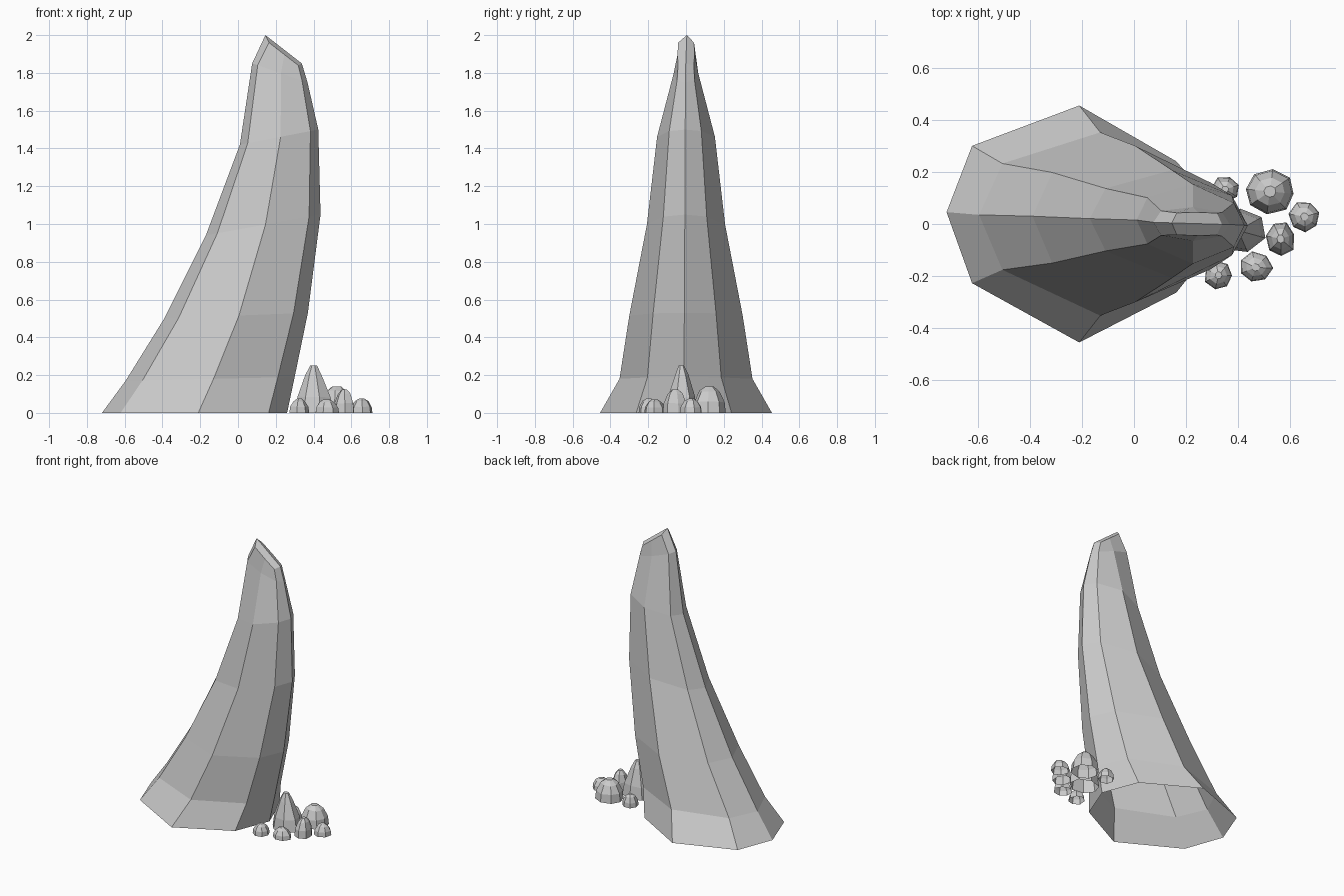
import bpy, bmesh, math, random
from mathutils import Vector

cube = bpy.data.objects.get("Cube")
if cube:
    bpy.data.objects.remove(cube, do_unlink=True)

random.seed(4)

stone = bpy.data.materials.new("grey_stone")
stone.use_nodes = True
stone.diffuse_color = (0.6, 0.6, 0.6, 1)
bsdf = stone.node_tree.nodes["Principled BSDF"]
bsdf.inputs["Base Color"].default_value = (0.6, 0.6, 0.6, 1)
bsdf.inputs["Roughness"].default_value = 0.9


def finish(name, bm):
    """Turn a bmesh into a flat shaded stone object."""
    mesh = bpy.data.meshes.new(name)
    bm.to_mesh(mesh)
    bm.free()
    mesh.materials.append(stone)
    obj = bpy.data.objects.new(name, mesh)
    bpy.context.collection.objects.link(obj)
    return obj


def loft(rings):
    """Skin a stack of rings, open at the foot."""
    bm = bmesh.new()
    loops = [[bm.verts.new(p) for p in ring] for ring in rings]
    for low, high in zip(loops, loops[1:]):
        n = len(low)
        for i in range(n):
            j = (i + 1) % n
            bm.faces.new((low[i], low[j], high[j], high[i]))
    return bm, loops[-1]


# Eight-sided section: fraction along x, fraction across y
ALONG = (0, 0.1, 0.52, 0.9, 1, 0.9, 0.52, 0.1)
ACROSS = (0.1, -0.5, -1, -0.58, -0.03, 0.53, 1, 0.66)


def section(x0, z0, x1, z1, half, box, drop):
    ring = []
    for u, v in zip(ALONG, ACROSS):
        side = abs(v) > 0.2
        if side:
            v += (math.copysign(1, v) - v) * box
        z = z0 + (z1 - z0) * u - (drop if side else 0)
        ring.append(Vector((x0 + (x1 - x0) * u, v * half, z)))
    return ring


# Leaning spire: left x and z, right x and z, half width, boxiness, edge drop
levels = [
    (-0.72, 0, 0.26, 0, 0.455, 0, 0),
    (-0.595, 0.17, 0.30, 0.19, 0.352, 0, 0),
    (-0.39, 0.50, 0.37, 0.53, 0.30, 0, 0),
    (-0.17, 0.94, 0.437, 1.05, 0.207, 0, 0),
    (0.01, 1.42, 0.425, 1.50, 0.153, 0, 0),
    (0.075, 1.85, 0.368, 1.75, 0.065, 0.35, 0),
    (0.145, 2.0, 0.338, 1.85, 0.045, 0.85, 0.025),
]
bm, top = loft([section(*level) for level in levels])
# Ridged cap
bm.faces.new(top[0:5])
bm.faces.new(top[4:] + top[:1])
finish("leaning_spire", bm)


# Faceted rocks at the foot of the spire
def rock(name, x, y, rx, ry, height, profile, sides=7):
    turn = random.uniform(0, math.tau)
    wobble = [random.uniform(0.92, 1.06) for _ in range(sides)]
    rings = []
    for radius, level in profile:
        ring = []
        for i in range(sides):
            a = turn + math.tau * i / sides
            r = radius * wobble[i]
            z = height * level
            if 0 < level < 1:
                z *= random.uniform(0.93, 1.05)
            ring.append((x + rx * r * math.cos(a), y + ry * r * math.sin(a), z))
        rings.append(ring)
    bm, top = loft(rings)
    bm.faces.new(top)
    finish(name, bm)


dome = ((1, 0), (0.93, 0.42), (0.62, 0.82), (0.25, 1))
cone = ((1, 0), (0.86, 0.35), (0.45, 0.78), (0.18, 1))

rock("tall_rock", 0.40, -0.025, 0.105, 0.09, 0.25, cone)
rock("wide_rock", 0.522, 0.125, 0.098, 0.085, 0.14, dome, 8)
rock("pointed_rock", 0.563, -0.057, 0.058, 0.068, 0.125, dome)
rock("outer_rock", 0.655, 0.028, 0.06, 0.062, 0.075, dome)
rock("front_rock", 0.467, -0.167, 0.066, 0.06, 0.072, dome)
rock("front_inner_rock", 0.325, -0.197, 0.055, 0.056, 0.075, dome)
rock("back_inner_rock", 0.35, 0.133, 0.053, 0.05, 0.08, dome)
